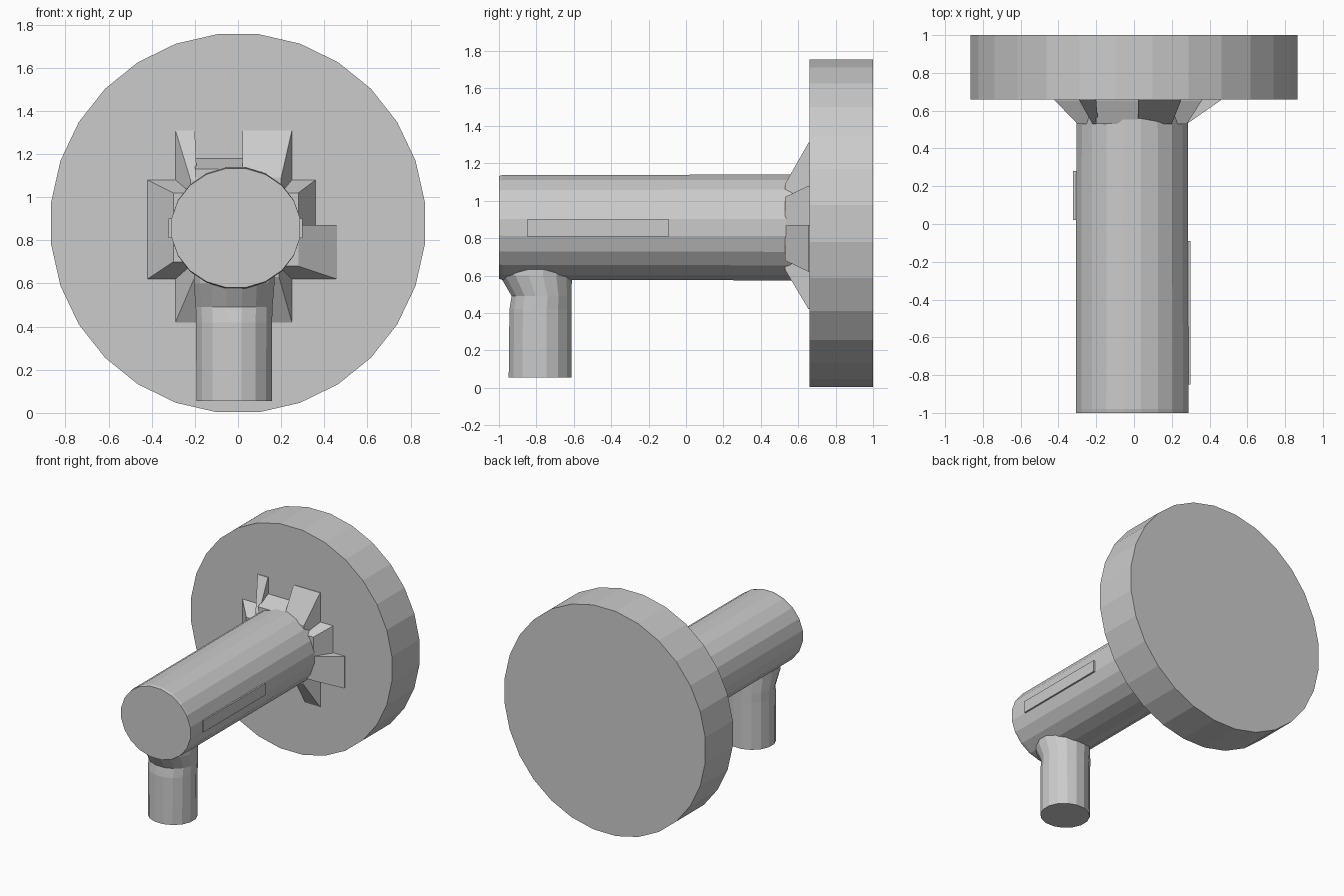
import bpy, bmesh, math

if "Cube" in bpy.data.objects:
    bpy.data.objects.remove(bpy.data.objects["Cube"])


def finish(name, bm):
    bmesh.ops.recalc_face_normals(bm, faces=bm.faces)
    mesh = bpy.data.meshes.new(name)
    bm.to_mesh(mesh)
    bm.free()
    obj = bpy.data.objects.new(name, mesh)
    bpy.context.collection.objects.link(obj)
    return obj


def ring(n, ru, rv):
    """Ellipse points with flats facing the axes; radii are to the flats."""
    k = math.cos(math.pi / n)
    return [(ru / k * math.cos((i + 0.5) * math.tau / n),
             rv / k * math.sin((i + 0.5) * math.tau / n)) for i in range(n)]


def loft(name, rings):
    """Skin a list of equal-length point rings and cap both ends."""
    bm = bmesh.new()
    rows = [[bm.verts.new(p) for p in r] for r in rings]
    n = len(rows[0])
    for a, b in zip(rows, rows[1:]):
        for i in range(n):
            j = (i + 1) % n
            bm.faces.new((a[i], a[j], b[j], b[i]))
    bm.faces.new(rows[0])
    bm.faces.new(rows[-1])
    return finish(name, bm)


def along_y(name, n, cx, cz, stations):
    return loft(name, [[(cx + u, y, cz + v) for u, v in ring(n, rx, rz)]
                       for y, rx, rz in stations])


def along_z(name, n, cx, stations):
    return loft(name, [[(cx + u, cy + v, z) for u, v in ring(n, rx, ry)]
                       for z, cy, rx, ry in stations])


def rect(y, x0, x1, z0, z1):
    return [(x0, y, z0), (x1, y, z0), (x1, y, z1), (x0, y, z1)]


# Large round base plate
along_y("base_plate", 28, 0, 0.879, [(0.66, 0.866, 0.876), (1.0, 0.866, 0.876)])

# Horizontal shaft
along_y("shaft", 20, -0.01, 0.857, [(-1.0, 0.298, 0.275), (-0.98, 0.298, 0.28),
                                    (0.67, 0.295, 0.283)])

# Faceted braces flaring from the shaft to the plate: (plate rect, shaft rect)
braces = [
    ((-0.29, -0.20, 0.87, 1.31), (-0.22, -0.19, 0.87, 1.08)),
    ((-0.20, 0.02, 0.87, 1.18), (-0.20, 0.02, 0.87, 1.13)),
    ((0.02, 0.25, 0.87, 1.31), (0.02, 0.20, 0.87, 1.09)),
    ((-0.42, -0.10, 0.62, 1.08), (-0.30, -0.10, 0.70, 1.02)),
    ((0.10, 0.36, 0.87, 1.08), (0.10, 0.28, 0.87, 1.02)),
    ((0.10, 0.46, 0.62, 0.87), (0.10, 0.28, 0.68, 0.87)),
    ((-0.29, -0.18, 0.42, 0.87), (-0.20, -0.18, 0.63, 0.87)),
    ((0.12, 0.25, 0.42, 0.87), (0.12, 0.19, 0.63, 0.87)),
]
for i, (plate, neck) in enumerate(braces):
    loft(f"brace_{i + 1}", [rect(0.67, *plate), rect(0.655, *plate), rect(0.53, *neck)])

# Thin raised strips on the shaft sides
loft("right_strip", [rect(y, 0.2, 0.299, 0.81, 0.90) for y in (-0.85, -0.09)])
loft("left_strip", [rect(y, -0.322, -0.2, 0.81, 0.90) for y in (0.02, 0.28)])

# Downward peg, widening where it meets the shaft
along_z("peg", 16, -0.018, [(0.055, -0.78, 0.175, 0.168), (0.42, -0.778, 0.176, 0.166),
                            (0.49, -0.772, 0.178, 0.16), (0.60, -0.803, 0.187, 0.193),
                            (0.70, -0.80, 0.187, 0.193)])
